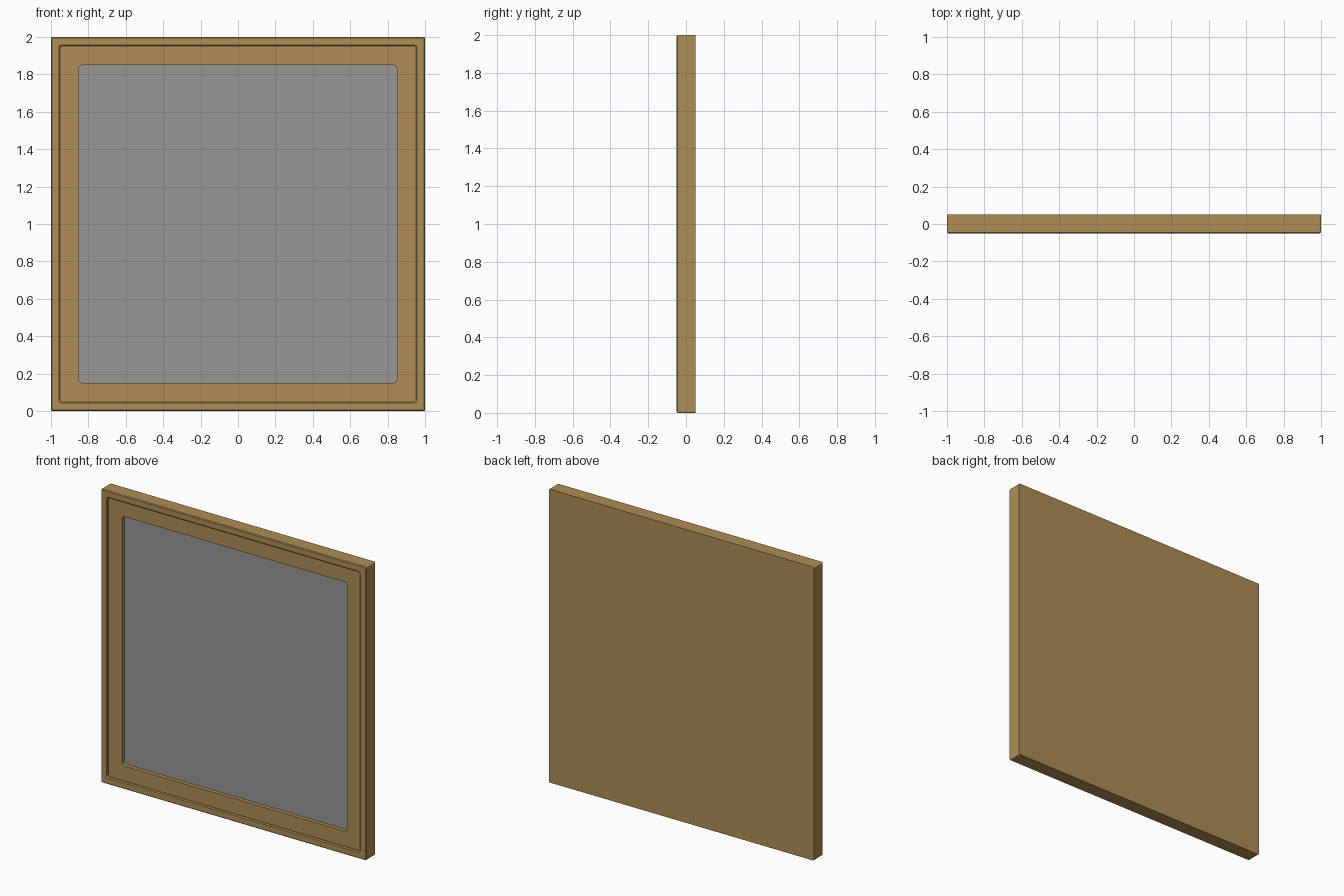
import bpy, bmesh, math

if "Cube" in bpy.data.objects:
    bpy.data.objects.remove(bpy.data.objects["Cube"])

def material(name, col):
    m = bpy.data.materials.new(name)
    m.diffuse_color = (*col, 1)
    m.use_nodes = True
    m.node_tree.nodes["Principled BSDF"].inputs["Base Color"].default_value = m.diffuse_color
    return m

wood = material("light brown wood", (0.42, 0.27, 0.09))
grey = material("grey panel", (0.31, 0.31, 0.31))

def loop(bm, half, y, r, n=4):
    """Rounded square ring in the xz plane, centred on z = 1."""
    out = []
    for q, (sx, sz) in enumerate([(1, 1), (-1, 1), (-1, -1), (1, -1)]):
        for i in range(n + 1):
            a = math.pi / 2 * (q + i / n)
            out.append(bm.verts.new((sx * (half - r) + r * math.cos(a), y,
                                     1 + sz * (half - r) + r * math.sin(a))))
    return out

def build(name, mat, rings, cap_start, cap_end):
    bm = bmesh.new()
    loops = [loop(bm, *r) for r in rings]
    for a, b in zip(loops, loops[1:]):
        for i in range(len(a)):
            j = (i + 1) % len(a)
            bm.faces.new((a[i], a[j], b[j], b[i]))
    if cap_start:
        bm.faces.new(loops[0])
    if cap_end:
        bm.faces.new(loops[-1])
    bmesh.ops.recalc_face_normals(bm, faces=bm.faces)
    me = bpy.data.meshes.new(name)
    bm.to_mesh(me)
    bm.free()
    me.materials.append(mat)
    ob = bpy.data.objects.new(name, me)
    bpy.context.collection.objects.link(ob)
    return ob

# Frame: flat back, softened front edge, raised lip, inner border, recess
build("frame", wood, [
    (1.0, 0.05, 0.008), (1.0, -0.045, 0.008), (0.995, -0.05, 0.008),
    (0.958, -0.05, 0.015), (0.952, -0.044, 0.015), (0.952, -0.036, 0.015),
    (0.85, -0.036, 0.02), (0.85, -0.005, 0.02)], True, True)

# Grey panel: thin plate on the floor of the recess
build("panel", grey, [
    (0.85, -0.0055, 0.02), (0.85, -0.009, 0.02)], True, True)
